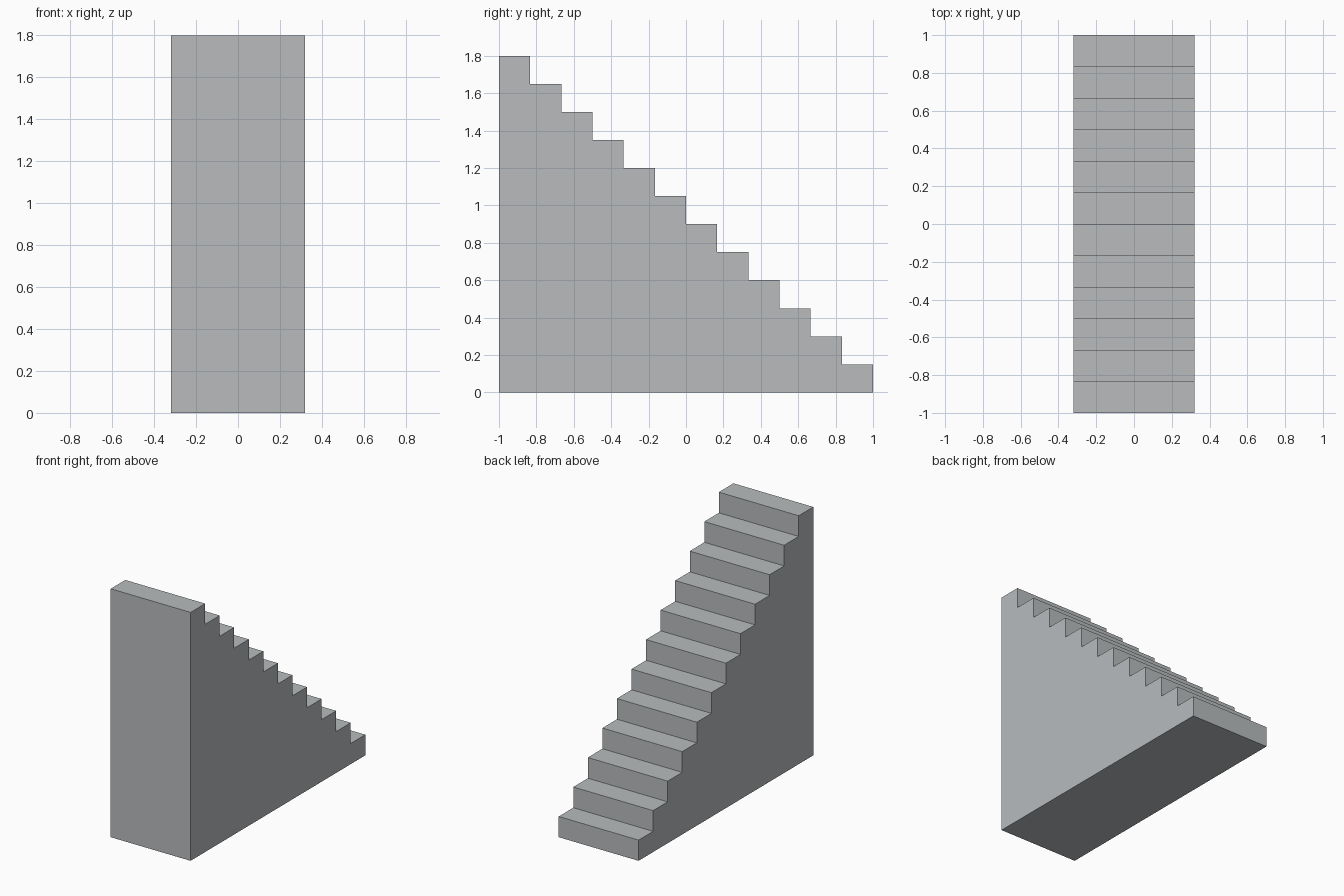
import bpy
import bmesh

cube = bpy.data.objects.get("Cube")
if cube:
    bpy.data.objects.remove(cube, do_unlink=True)

STEPS = 12
WIDTH, LENGTH, HEIGHT = 0.64, 2.0, 1.8
TREAD, RISE = LENGTH / STEPS, HEIGHT / STEPS

# Plain grey stone
stone = bpy.data.materials.new("grey_stone")
stone.use_nodes = True
colour = (0.48, 0.50, 0.515, 1)
stone.diffuse_color = colour
stone.node_tree.nodes["Principled BSDF"].inputs["Base Color"].default_value = colour

# Side profile: flat base, tall front wall, steps descending to the back
front = -LENGTH / 2
profile = [(front, 0)]
for i in range(STEPS):
    z = HEIGHT - i * RISE
    profile += [(front + i * TREAD, z), (front + (i + 1) * TREAD, z)]
profile.append((front + LENGTH, 0))

# Solid staircase: extrude the profile across its width
bm = bmesh.new()
side = bm.faces.new([bm.verts.new((-WIDTH / 2, y, z)) for y, z in profile])
extruded = bmesh.ops.extrude_face_region(bm, geom=[side], use_keep_orig=True)
moved = [v for v in extruded["geom"] if isinstance(v, bmesh.types.BMVert)]
bmesh.ops.translate(bm, verts=moved, vec=(WIDTH, 0, 0))
bmesh.ops.recalc_face_normals(bm, faces=bm.faces)

mesh = bpy.data.meshes.new("staircase")
bm.to_mesh(mesh)
bm.free()
mesh.materials.append(stone)
staircase = bpy.data.objects.new("staircase", mesh)
bpy.context.collection.objects.link(staircase)
